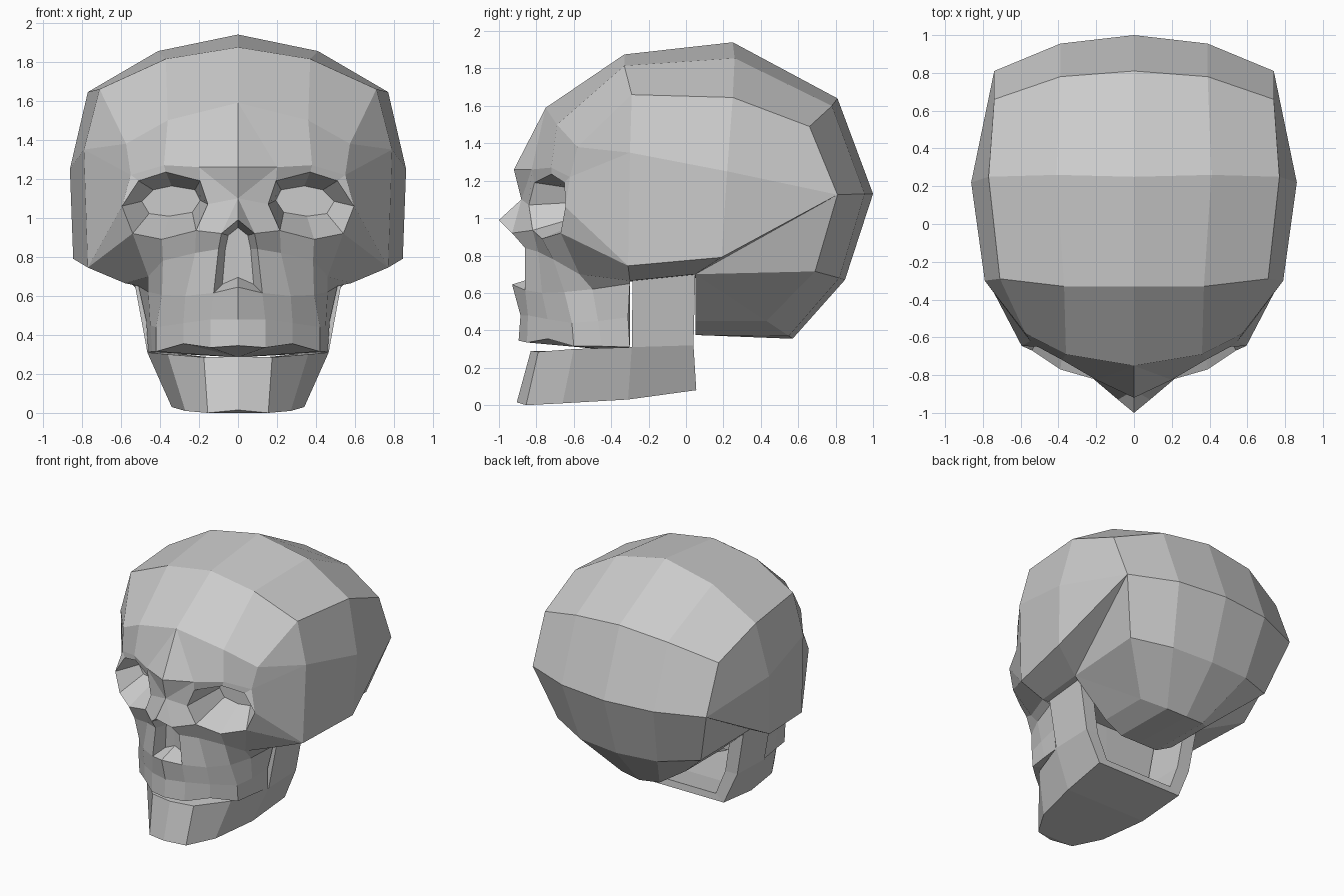
import bpy, bmesh
from mathutils import Vector as V

if "Cube" in bpy.data.objects:
    bpy.data.objects.remove(bpy.data.objects["Cube"])


class Part:
    """Collects faces on one half, mirrors them across x = 0 and welds the seams."""

    def __init__(self, name):
        self.name, self.bm = name, bmesh.new()

    def face(self, *pts):
        pts = [V(p) for p in pts]
        pts = [p for i, p in enumerate(pts) if (p - pts[i - 1]).length > 1e-5]
        if len(pts) < 3:
            return
        for s in (1, -1):
            self.bm.faces.new([self.bm.verts.new((s * p.x, p.y, p.z)) for p in pts])

    def loft(self, rows, closed=False):
        for a, b in zip(rows, rows[1:]):
            n = len(a)
            for i in range(n if closed else n - 1):
                j = (i + 1) % n
                self.face(a[i], a[j], b[j], b[i])

    def finish(self):
        bmesh.ops.remove_doubles(self.bm, verts=self.bm.verts, dist=0.001)
        bmesh.ops.recalc_face_normals(self.bm, faces=self.bm.faces)
        me = bpy.data.meshes.new(self.name)
        self.bm.to_mesh(me)
        self.bm.free()
        bpy.context.collection.objects.link(bpy.data.objects.new(self.name, me))


skull = Part("skull")

# Braincase: centre, middle and side point of each row, brow to base
R = [
    [(0, -.33, 1.875), (.37, -.33, 1.815), (.71, -.29, 1.66)],
    [(0, .25, 1.94), (.41, .26, 1.855), (.77, .25, 1.645)],
    [(0, .81, 1.64), (.39, .78, 1.6), (.74, .66, 1.49)],
    [(0, 1, 1.13), (.39, .955, 1.13), (.74, .81, 1.125)],
    [(0, .85, .67), (.33, .82, .68), (.61, .69, .715)],
    [(0, .57, .355), (.16, .55, .37), (.3, .43, .45)],
    [(0, .05, .375), (.16, .05, .375), (.3, .05, .45)],
]
skull.loft(R)
side = [r[2] for r in R]

# Temples and side plates
s1, s2 = (.79, -.3, 1.35), (.862, .22, 1.25)
s4, s5 = (.77, -.31, .745), (.845, .19, .79)
q1, q2 = (.58, -.3, .665), (.58, .05, .7)
b1, b2 = (0, -.3, .66), (0, .05, .68)
skull.face(side[0], side[1], s2, s1)
skull.face(side[1], side[2], side[3], s2)
skull.face(s1, s2, s5, s4)
skull.face(s2, side[3], s5)
skull.face(s5, side[3], q2)
for a, b in zip(side[3:], side[4:]):
    skull.face(q2, a, b)
skull.face(s4, s5, q2, q1)

# Underside
skull.face(*R[6], q2, b2)
skull.face(b2, q2, q1, b1)

# Forehead and brow
F = [(0, -.75, 1.59), (.36, -.69, 1.5), (.574, -.58, 1.38)]
brow = [(.2, -.825, 1.26), (.38, -.72, 1.27), (.55, -.62, 1.22)]
glabella, bridge, tip = (0, -.92, 1.26), (0, -.88, 1.1), (0, -1, .99)
skull.loft([R[0], F])
skull.face(side[0], s1, F[2])
skull.face(F[0], brow[0], glabella)
skull.loft([F, brow])

# Eye socket: rim, then a smaller ring deeper in, closed at the back
E = [(.195, -.81, 1.19), (.37, -.72, 1.235), (.51, -.65, 1.19), (.595, -.645, 1.06),
     (.54, -.67, .92), (.39, -.77, .89), (.215, -.82, .935), (.155, -.84, 1.07)]
deep = [(.34 + (x - .37) * .68, -.5, 1.085 + (z - 1.06) * .45) for x, y, z in E]
skull.loft([E, deep], closed=True)
skull.face(*deep)
skull.loft([brow, E[:3]])
skull.face(F[2], s1, brow[2])
skull.face(brow[2], E[3], E[2])
skull.face(brow[2], s1, s4, E[3])
skull.face(E[3], s4, E[4])

# Nose bridge and nasal opening
N = [tip, (.085, -.93, .92), (.1, -.86, .84), (.125, -.86, .615), (0, -.93, .645)]
inner = [(0, -.78, .95), (.05, -.78, .91), (.065, -.78, .84), (.08, -.77, .66), (0, -.77, .695)]
skull.face(glabella, brow[0], bridge)
skull.face(brow[0], E[0], E[7], bridge)
skull.face(bridge, E[7], E[6], N[1])
skull.face(bridge, N[1], tip)
skull.loft([N, inner])
skull.face(*inner)

# Cheekbone and upper jaw, nose edge to the back
L = [
    [N[1], E[6], E[5], E[4], s4],
    [N[2], (.22, -.79, .82), (.385, -.71, .78), (.46, -.57, .7), q1],
    [N[3], (.27, -.77, .6), (.39, -.65, .605), (.46, -.5, .62), (.51, -.3, .65)],
    [(.14, -.845, .48), (.28, -.74, .46), (.42, -.61, .44), (.45, -.47, .45), (.47, -.31, .47)],
    [(.14, -.85, .335), (.28, -.74, .355), (.42, -.6, .315), (.44, -.45, .315), (.46, -.3, .31)],
]
skull.loft(L)
c1, c2, palate = (0, -.885, .48), (0, -.895, .345), (0, -.3, .285)
skull.face(N[3], N[4], c1, L[3][0])
skull.face(L[3][0], c1, c2, L[4][0])
for a, b in zip([c2] + L[4], L[4]):
    skull.face(a, b, palate)
skull.face(*[row[4] for row in L[1:]], palate, b1)
skull.finish()

# Lower jaw: chin to jaw angle, with a closed floor and an upright branch
jaw = Part("lower_jaw")
low = [(0, -.905, .015), (.155, -.855, 0), (.27, -.66, .01), (.34, -.31, .03), (.36, .055, .08)]
top = [(0, -.83, .29), (.175, -.79, .285), (.36, -.6, .3), (.465, -.29, .31), (.465, .04, .32)]
top_in = [(x * .78, min(y + .1, .04) if i < 3 else y, z) for i, (x, y, z) in enumerate(top)]
low_in = [(x * .8, min(y + .08, .05), z + .05) for x, y, z in low]
mid = [(0, y, z) for x, y, z in low]
mid_in = [(0, y, z) for x, y, z in low_in]
jaw.loft([mid, low, top])
jaw.loft([top[:4], top_in[:4]])
jaw.loft([top_in, low_in, mid_in])
jaw.face(low[4], top[4], top_in[4], low_in[4])
jaw.face(low[4], low_in[4], mid_in[4], mid[4])
base = [top[3], top[4], top_in[4], top_in[3]]
head = [(.535, -.285, .69), (.535, .05, .715), (.43, .05, .715), (.43, -.285, .69)]
jaw.loft([base, head], closed=True)
jaw.face(*head)
jaw.finish()
